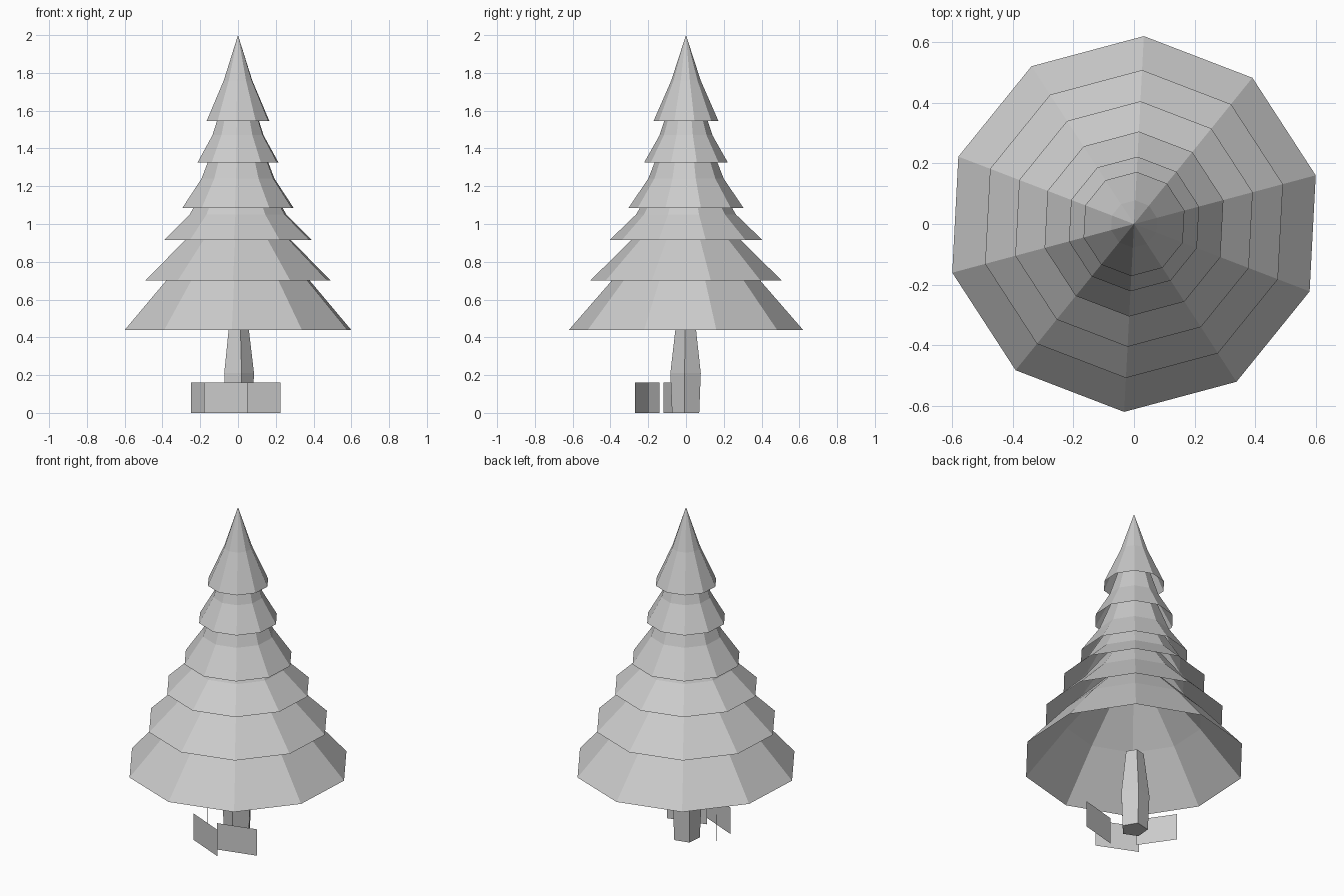
import bpy
from math import cos, sin, radians, tau

cube = bpy.data.objects.get("Cube")
if cube:
    bpy.data.objects.remove(cube, do_unlink=True)

GREY = (0.6, 0.6, 0.6, 1.0)
mat = bpy.data.materials.new("plain_grey")
mat.use_nodes = True
mat.diffuse_color = GREY
bsdf = next(n for n in mat.node_tree.nodes if n.type == "BSDF_PRINCIPLED")
bsdf.inputs["Base Color"].default_value = GREY


def add_mesh(name, verts, faces):
    mesh = bpy.data.meshes.new(name)
    mesh.from_pydata(verts, [], faces)
    mesh.materials.append(mat)
    obj = bpy.data.objects.new(name, mesh)
    bpy.context.collection.objects.link(obj)
    return obj


def lathe(name, profile, sides, turn, apex=None, caps=False):
    """Stack rings of (radius, height), optionally ending in a point or caps."""
    verts = [(r * cos(turn + tau * i / sides), r * sin(turn + tau * i / sides), z)
             for r, z in profile for i in range(sides)]
    faces = []
    for k in range(len(profile) - 1):
        for i in range(sides):
            j = (i + 1) % sides
            a, b = k * sides, (k + 1) * sides
            faces.append((a + i, a + j, b + j, b + i))
    top = (len(profile) - 1) * sides
    if apex is not None:
        verts.append((0, 0, apex))
        faces += [(top + i, top + (i + 1) % sides, len(verts) - 1) for i in range(sides)]
    if caps:
        faces.append(tuple(reversed(range(sides))))
        faces.append(tuple(range(top, top + sides)))
    return add_mesh(name, verts, faces)


# Hollow foliage tiers: rim radius, rim height, bend radius, bend height, tip height
tiers = [
    (0.62, 0.44, 0.385, 0.71, 1.10),
    (0.508, 0.70, 0.285, 0.92, 1.30),
    (0.405, 0.915, 0.265, 1.05, 1.50),
    (0.305, 1.085, 0.20, 1.24, 1.75),
    (0.222, 1.325, 0.14, 1.47, 1.90),
    (0.172, 1.545, 0.078, 1.76, 2.00),
]
for n, (r0, z0, r1, z1, tip) in enumerate(tiers, 1):
    lathe(f"foliage_tier_{n}", [(r0, z0), (r1, z1)], 10, radians(15), apex=tip)

# Five-sided trunk with a bulge near the ground
lathe("trunk", [(0.076, 0), (0.085, 0.21), (0.053, 0.48)], 5, radians(-5), caps=True)

# Thin upright panels around the foot of the trunk
panels = {
    "front_panel": ((-0.18, -0.17), (0.05, -0.27)),
    "left_panel": ((0.0, -0.2), (0.225, -0.14)),
    "right_panel": ((-0.25, 0.07), (-0.12, -0.12)),
}
for name, (a, b) in panels.items():
    add_mesh(name, [(*a, 0), (*b, 0), (*b, 0.16), (*a, 0.16)], [(0, 1, 2, 3)])
